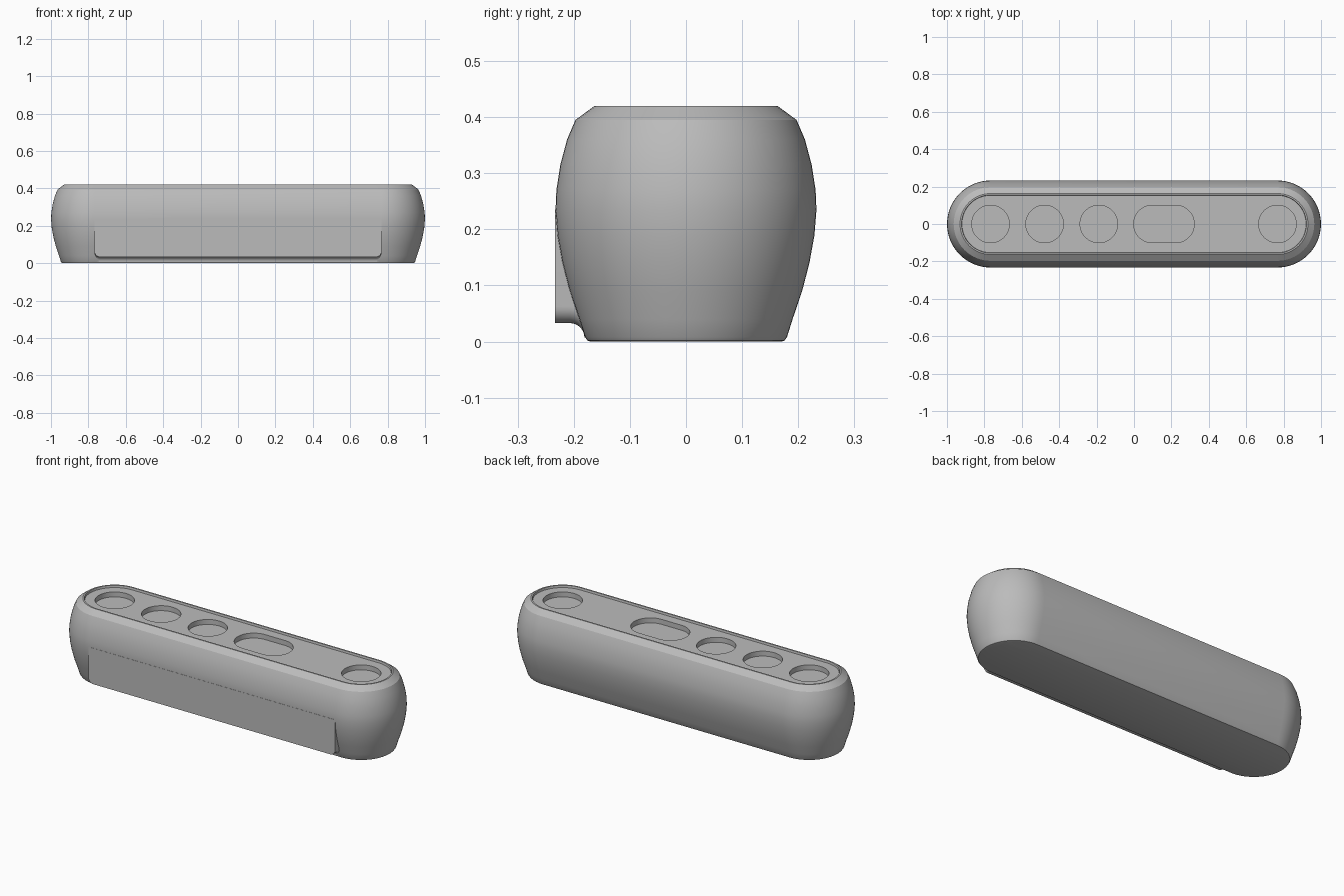
import bpy, bmesh, math

cube = bpy.data.objects.get("Cube")
if cube:
    bpy.data.objects.remove(cube, do_unlink=True)

grey = bpy.data.materials.new("plain grey")
grey.use_nodes = True
colour = (0.5, 0.5, 0.5, 1)
grey.diffuse_color = colour
grey.node_tree.nodes["Principled BSDF"].inputs["Base Color"].default_value = colour

HALF = 0.767    # half distance between the round end centres
RECESS = 0.408  # height of the sunken top panel


def loft(name, rings):
    """Closed solid through rings of equal point count."""
    bm = bmesh.new()
    loops = [[bm.verts.new(p) for p in ring] for ring in rings]
    count = len(loops[0])
    for a, b in zip(loops, loops[1:]):
        for i in range(count):
            j = (i + 1) % count
            bm.faces.new((a[i], a[j], b[j], b[i]))
    bm.faces.new(loops[0][::-1])
    bm.faces.new(loops[-1])
    bmesh.ops.recalc_face_normals(bm, faces=bm.faces)
    mesh = bpy.data.meshes.new(name)
    bm.to_mesh(mesh)
    bm.free()
    obj = bpy.data.objects.new(name, mesh)
    bpy.context.collection.objects.link(obj)
    mesh.materials.append(grey)
    return obj


def stadium(x, half, radius, z, steps=32):
    """Ring with two straight sides and round ends."""
    ring = []
    for side in (1, -1):
        for i in range(steps + 1):
            a = math.pi * (i / steps - 0.5)
            ring.append((x + side * (half + radius * math.cos(a)),
                         side * radius * math.sin(a), z))
    return ring


def smooth(obj):
    bpy.ops.object.select_all(action="DESELECT")
    obj.select_set(True)
    bpy.context.view_layer.objects.active = obj
    bpy.ops.object.shade_smooth_by_angle(angle=math.radians(25))


# Barrel-sided body with chamfered rim and sunken top panel
profile = [(0.170, 0), (0.176, 0.002), (0.180, 0.008), (0.190, 0.04),
           (0.207, 0.09), (0.220, 0.14), (0.229, 0.19), (0.2325, 0.235),
           (0.231, 0.27), (0.224, 0.315), (0.212, 0.36), (0.197, 0.395),
           (0.163, 0.42), (0.155, 0.42), (0.153, RECESS)]
body = loft("body", [stadium(0, HALF, r, z) for r, z in profile])

# Round wells and one long slot cut into the panel
wells = [(-HALF, 0), (-0.478, 0), (-0.188, 0), (0.16, 0.062), (HALF, 0)]
for x, half in wells:
    half = max(half, 0.0005)
    cutter = loft("well_cutter", [stadium(x, half, 0.1, z)
                                  for z in (RECESS - 0.028, 0.5)])
    cutter.hide_render = True
    cut = body.modifiers.new("well", "BOOLEAN")
    cut.operation = "DIFFERENCE"
    cut.solver = "EXACT"
    cut.object = cutter
    bpy.context.view_layer.objects.active = body
    bpy.ops.object.modifier_apply(modifier=cut.name)
    bpy.data.objects.remove(cutter, do_unlink=True)
smooth(body)


def plate_ring(y, drop, low=0.033, top=0.235, corner=0.03, steps=8):
    """Upright outline with rounded lower corners, lowered by drop."""
    ring = [(HALF, y, top), (-HALF, y, top)]
    for side in (-1, 1):
        for i in range(steps + 1):
            a = math.pi / 2 * (i / steps if side < 0 else 1 - i / steps)
            ring.append((side * (HALF - corner + corner * math.cos(a)), y,
                         low - drop + corner * (1 - math.sin(a))))
    return ring


# Flat front plate with a concave flare under its lower edge
flare = [plate_ring(-0.2335, 0), plate_ring(-0.207, 0)]
for i in range(1, 7):
    a = math.pi / 2 * i / 6
    flare.append(plate_ring(-0.207 + 0.026 * math.sin(a),
                            0.026 * (1 - math.cos(a))))
flare.append(plate_ring(-0.12, 0.026))
smooth(loft("front_plate", flare))
